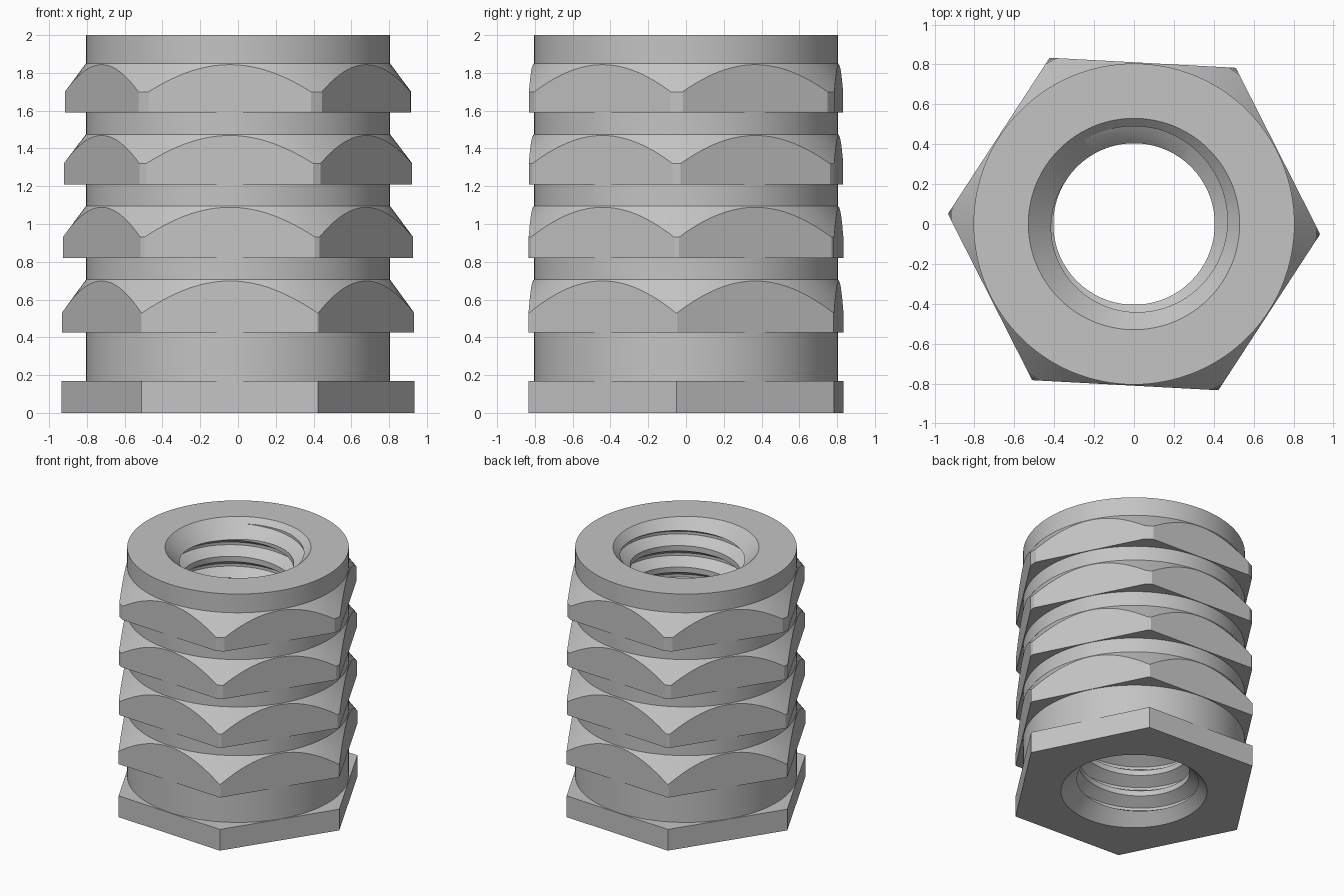
import bpy, bmesh, math

cube = bpy.data.objects.get("Cube")
if cube:
    bpy.data.objects.remove(cube, do_unlink=True)

steel = bpy.data.materials.new("grey metal")
steel.use_nodes = True
grey = (0.55, 0.55, 0.55, 1)
steel.diffuse_color = grey
steel.node_tree.nodes["Principled BSDF"].inputs["Base Color"].default_value = grey


def polar(r, angle, z):
    return (r * math.cos(angle), r * math.sin(angle), z)


def finish(bm, name, helper=False):
    bmesh.ops.recalc_face_normals(bm, faces=bm.faces)
    mesh = bpy.data.meshes.new(name)
    bm.to_mesh(mesh)
    bm.free()
    mesh.materials.append(steel)
    obj = bpy.data.objects.new(name, mesh)
    bpy.context.collection.objects.link(obj)
    obj.hide_render = helper
    return obj


def lathe(name, profile, segments):
    """Revolve a closed (radius, z) outline around z."""
    bm = bmesh.new()
    rings = [[bm.verts.new(polar(r, math.tau * i / segments, z)) for r, z in profile]
             for i in range(segments)]
    n = len(profile)
    for i in range(segments):
        a, b = rings[i], rings[(i + 1) % segments]
        for k in range(n):
            m = (k + 1) % n
            bm.faces.new((a[k], b[k], b[m], a[m]))
    return finish(bm, name)


def hex_prism(name, radius, low, high, turn):
    bm = bmesh.new()
    ends = [[bm.verts.new(polar(radius, turn + math.tau * i / 6, z)) for i in range(6)]
            for z in (low, high)]
    for ring in ends:
        bm.faces.new(ring)
    for i in range(6):
        j = (i + 1) % 6
        bm.faces.new((ends[0][i], ends[0][j], ends[1][j], ends[1][i]))
    return finish(bm, name, True)


def thread_plug(name, minor, major, pitch, low, turns, cols):
    """Solid helical screw that cuts the internal thread."""
    shape = [(0, minor), (0.25, minor), (0.5625, major), (0.6875, major)]
    per_turn = len(shape)
    rows = per_turn * turns
    bm = bmesh.new()
    grid = []
    for j in range(cols):
        column = []
        for k in range(rows):
            offset, r = shape[k % per_turn]
            z = low + pitch * (k // per_turn + offset + j / cols)
            column.append(bm.verts.new(polar(r, math.tau * j / cols, z)))
        grid.append(column)
    for j in range(cols):
        shift = per_turn if j == cols - 1 else 0
        a, b = grid[j], grid[(j + 1) % cols]
        for k in range(rows - 1 - shift):
            bm.faces.new((a[k], b[k + shift], b[k + 1 + shift], a[k + 1]))
    # Close both ends with fans
    middle = low + pitch * turns / 2
    bottom = bm.verts.new((0, 0, low - pitch))
    top = bm.verts.new((0, 0, low + pitch * (turns + 2)))
    for edge in [e for e in bm.edges if e.is_boundary]:
        u, v = edge.verts
        bm.faces.new((u, v, bottom if u.co.z < middle else top))
    return finish(bm, name, True)


def apply_boolean(target, cutter, operation):
    mod = target.modifiers.new(operation.title(), 'BOOLEAN')
    mod.operation = operation
    mod.solver = 'EXACT'
    mod.object = cutter
    bpy.ops.object.modifier_apply(modifier=mod.name)
    bpy.data.objects.remove(cutter, do_unlink=True)


# Outer outline: oversized flange, round core and four barbed teeth
core = 0.805
outline = [(1.1, 0), (1.1, 0.17), (core, 0.17)]
teeth = [(0.425, 0.53, 0.705, 0.933), (0.82, 0.93, 1.095, 0.928),
         (1.21, 1.32, 1.475, 0.923), (1.59, 1.70, 1.85, 0.917)]
for base, shoulder, tip, radius in teeth:
    outline += [(core, base), (radius, base), (radius, shoulder), (core, tip)]
# Top rim and bore with chamfered mouths
outline += [(core, 2), (0.53, 2), (0.38, 1.85), (0.38, 0.15), (0.53, 0)]

insert = lathe("threaded_insert", outline, 128)
bpy.ops.object.select_all(action='DESELECT')
bpy.context.view_layer.objects.active = insert
insert.select_set(True)

# Hexagonal flats on flange and teeth, then the helical thread
apply_boolean(insert, hex_prism("hex_cutter", 0.935, -0.5, 2.5, math.radians(-3.1)), 'INTERSECT')
apply_boolean(insert, thread_plug("thread_cutter", 0.405, 0.49, 0.172, -0.43, 17, 72), 'DIFFERENCE')

insert.select_set(True)
bpy.context.view_layer.objects.active = insert
bpy.ops.object.shade_smooth_by_angle(angle=math.radians(18))
